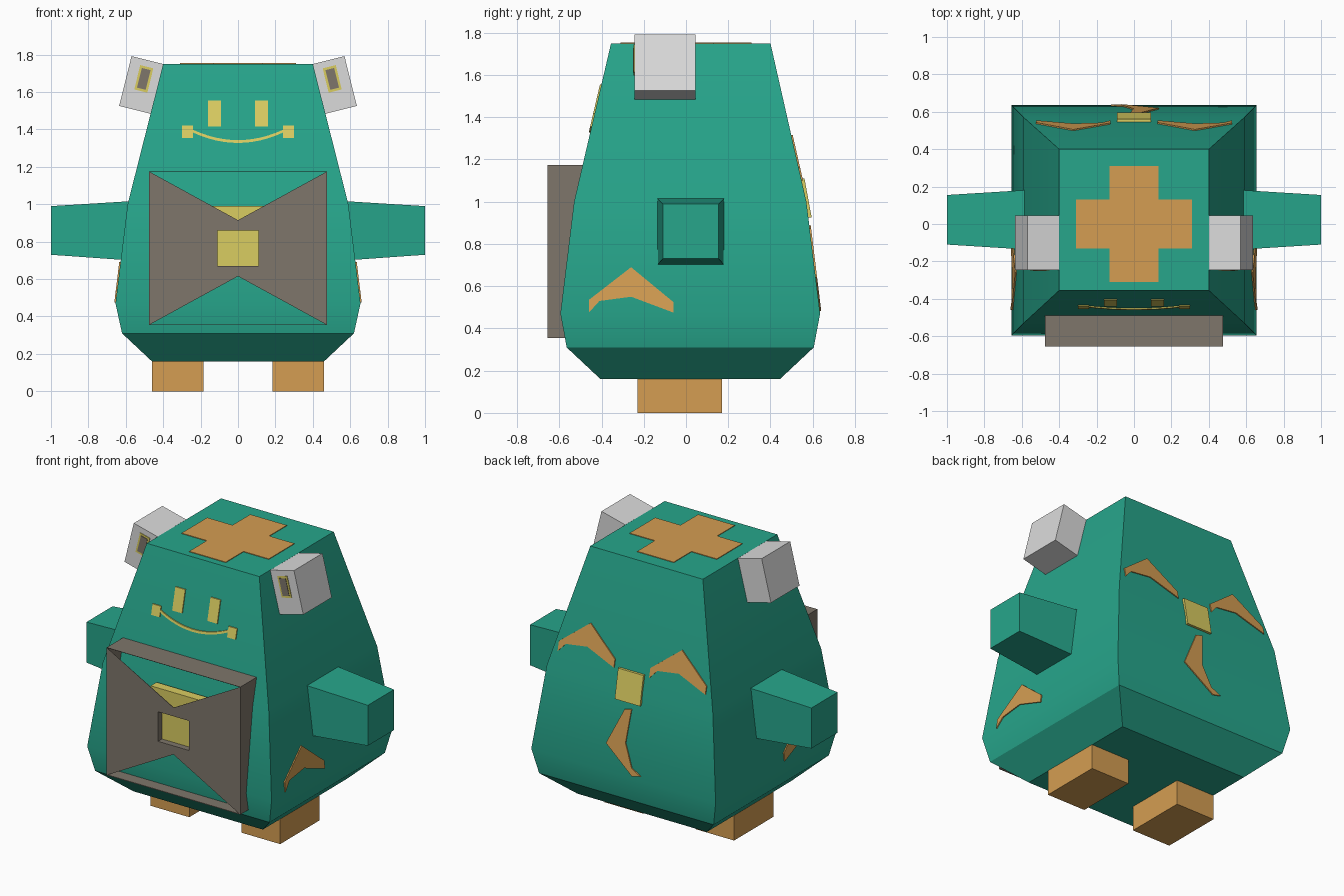
import bpy, bmesh, math
from mathutils import Matrix, Vector

cube = bpy.data.objects.get("Cube")
if cube:
    bpy.data.objects.remove(cube, do_unlink=True)


def material(name, rgb):
    m = bpy.data.materials.new(name)
    m.use_nodes = True
    m.diffuse_color = (*rgb, 1)
    m.node_tree.nodes["Principled BSDF"].inputs["Base Color"].default_value = (*rgb, 1)
    return m


TEAL = material("teal", (0.02, 0.38, 0.26))
ORANGE = material("orange", (0.66, 0.34, 0.085))
YELLOW = material("yellow", (0.70, 0.61, 0.12))
BROWN = material("taupe brown", (0.21, 0.18, 0.145))
GREY = material("light grey", (0.71, 0.71, 0.71))


def finish(name, bm, mat):
    bmesh.ops.recalc_face_normals(bm, faces=bm.faces)
    mesh = bpy.data.meshes.new(name)
    bm.to_mesh(mesh)
    bm.free()
    mesh.materials.append(mat)
    ob = bpy.data.objects.new(name, mesh)
    bpy.context.collection.objects.link(ob)
    return ob


def loft(name, rings, mat):
    """Skin a stack of equal-length point loops and cap both ends."""
    bm = bmesh.new()
    loops = [[bm.verts.new(p) for p in ring] for ring in rings]
    n = len(loops[0])
    for a, b in zip(loops, loops[1:]):
        for i in range(n):
            j = (i + 1) % n
            bm.faces.new((a[i], a[j], b[j], b[i]))
    bm.faces.new(loops[0])
    bm.faces.new(loops[-1])
    return finish(name, bm, mat)


def box(name, lo, hi, mat, turn=None):
    lo, hi = Vector(lo), Vector(hi)
    bm = bmesh.new()
    bmesh.ops.create_cube(bm, size=1, matrix=Matrix.LocRotScale((lo + hi) / 2, None, hi - lo))
    if turn:
        bm.transform(turn)
    return finish(name, bm, mat)


def rect(u0, u1, v0, v1):
    return [(u0, v0), (u1, v0), (u1, v1), (u0, v1)]


# Body: stacked rectangles given as height, half width, front y, back y
PROFILE = [(0.16, 0.46, -0.405, 0.445), (0.31, 0.62, -0.565, 0.605),
           (0.47, 0.655, -0.595, 0.635), (1.0, 0.59, -0.53, 0.57),
           (1.75, 0.40, -0.355, 0.40)]
body = loft("body", [[(x, y, z) for x, y in rect(-w, w, f, b)] for z, w, f, b in PROFILE], TEAL)
bpy.context.view_layer.objects.active = body
body.select_set(True)
bpy.ops.object.shade_smooth_by_angle(angle=math.radians(30))
body.select_set(False)


def skin(z, column):
    """Body profile value at a height."""
    for a, b in zip(PROFILE, PROFILE[1:]):
        if z <= b[0]:
            t = (z - a[0]) / (b[0] - a[0])
            return a[column] + t * (b[column] - a[column])
    return PROFILE[-1][column]


# Each mapping takes (across, height, lift) to a point on one side of the body
def front(u, z, d):
    return (u, skin(z, 2) - d, z)


def back(u, z, d):
    return (-u, skin(z, 3) + d, z)


def left(u, z, d):
    return (skin(z, 1) + d, u, z)


def right(u, z, d):
    return (-skin(z, 1) - d, u, z)


def top(u, v, d):
    return (u, v, PROFILE[-1][0] + d)


def plate(name, outline, side, mat, lift=0.007):
    loft(name, [[side(u, v, d) for u, v in outline] for d in (-0.002, lift)], mat)


# Cross on the flat top
plate("top_cross", [(-0.13, -0.31), (0.13, -0.31), (0.13, -0.13), (0.31, -0.13),
                    (0.31, 0.13), (0.13, 0.13), (0.13, 0.31), (-0.13, 0.31),
                    (-0.13, 0.13), (-0.31, 0.13), (-0.31, -0.13), (-0.13, -0.13)],
      top, ORANGE, 0.004)

# Smiling mouth: an arc band between two square cheeks
steps = [-0.24 + 0.48 * i / 12 for i in range(13)]


def arc(u):
    return 1.335 + 0.055 * (u / 0.24) ** 2


plate("mouth", [(u, arc(u) - 0.007) for u in steps] +
      [(u, arc(u) + 0.008) for u in reversed(steps)], front, YELLOW)

# Curved blade emblem outline
BLADE = [(-0.2, 0.03), (0, 0.185), (0.2, 0.02), (0.2, -0.03),
         (0, 0.045), (-0.15, 0.025), (-0.2, -0.03)]


def blade(name, u0, v0, angle, side):
    c, s = math.cos(angle), math.sin(angle)
    plate(name, [(u0 + u * c - v * s, v0 + u * s + v * c) for u, v in BLADE], side, ORANGE)


blade("left_side_blade", -0.26, 0.505, 0, left)
blade("right_side_blade", -0.26, 0.505, 0, right)
blade("back_blade_right", 0.325, 1.13, 0, back)
blade("back_blade_left", -0.325, 1.13, 0, back)
blade("back_blade_lower", 0.045, 0.685, math.radians(104), back)
plate("back_hub", rect(-0.09, 0.09, 0.925, 1.11), back, YELLOW, 0.016)

# Paired parts
for s, label in ((1, "left"), (-1, "right")):
    plate(label + "_eye", rect(s * 0.09, s * 0.16, 1.415, 1.555), front, YELLOW)
    plate(label + "_cheek", rect(s * 0.24, s * 0.30, 1.355, 1.42), front, YELLOW)
    box(label + "_foot", (s * 0.323 - 0.138, -0.23, 0), (s * 0.323 + 0.138, 0.17, 0.165), ORANGE)
    loft(label + "_arm", [[(s * x, y, z) for y, z in rect(*r)] for x, r in (
        (0.55, (-0.138, 0.183, 0.698, 1.018)), (1.0, (-0.11, 0.155, 0.73, 0.99)))], TEAL)
    # Tilted ear with a framed panel on its front
    tilt = Matrix.Translation((s * 0.518, -0.1, 1.638)) @ Matrix.Rotation(-s * math.radians(14), 4, 'Y')
    box(label + "_ear", (-0.087, -0.145, -0.137), (0.087, 0.145, 0.137), GREY, tilt)
    for part, w, h, lift, mat in (("ear_frame", 0.036, 0.067, 0.004, YELLOW),
                                  ("ear_panel", 0.024, 0.054, 0.007, BROWN)):
        cx = -s * 0.006
        box(label + "_" + part, (cx - w, -0.145 - lift, 0.035 - h),
            (cx + w, -0.144, 0.035 + h), mat, tilt)

# Chest pouch: open box whose front is a bow-shaped panel with a square hole
FRONT, REAR, INNER = -0.655, -0.48, -0.615
bm = bmesh.new()


def sheet(points):
    bm.faces.new([bm.verts.new(p) for p in points])


def wall(a, b, depth):
    sheet([(a[0], FRONT, a[1]), (b[0], FRONT, b[1]), (b[0], depth, b[1]), (a[0], depth, a[1])])


for s in (1, -1):
    half = [(0.475, 1.175), (0, 0.915), (0, 0.86), (0.11, 0.86),
            (0.11, 0.67), (0, 0.67), (0, 0.615), (0.475, 0.355)]
    half = [(s * x, z) for x, z in half]
    sheet([(x, FRONT, z) for x, z in half])
    wall(half[-1], half[0], REAR)
    for i in (2, 3, 4):
        wall(half[i], half[i + 1], INNER)
for z in (0.355, 1.175):
    wall((-0.475, z), (0.475, z), REAR)
bmesh.ops.remove_doubles(bm, verts=bm.verts, dist=0.0005)
pouch = finish("chest_pouch", bm, BROWN)
thick = pouch.modifiers.new("thickness", 'SOLIDIFY')
thick.thickness = 0.004

# Yellow block behind the pouch front
box("pouch_block", (-0.19, INNER, 0.63), (0.19, -0.555, 0.99), YELLOW)
